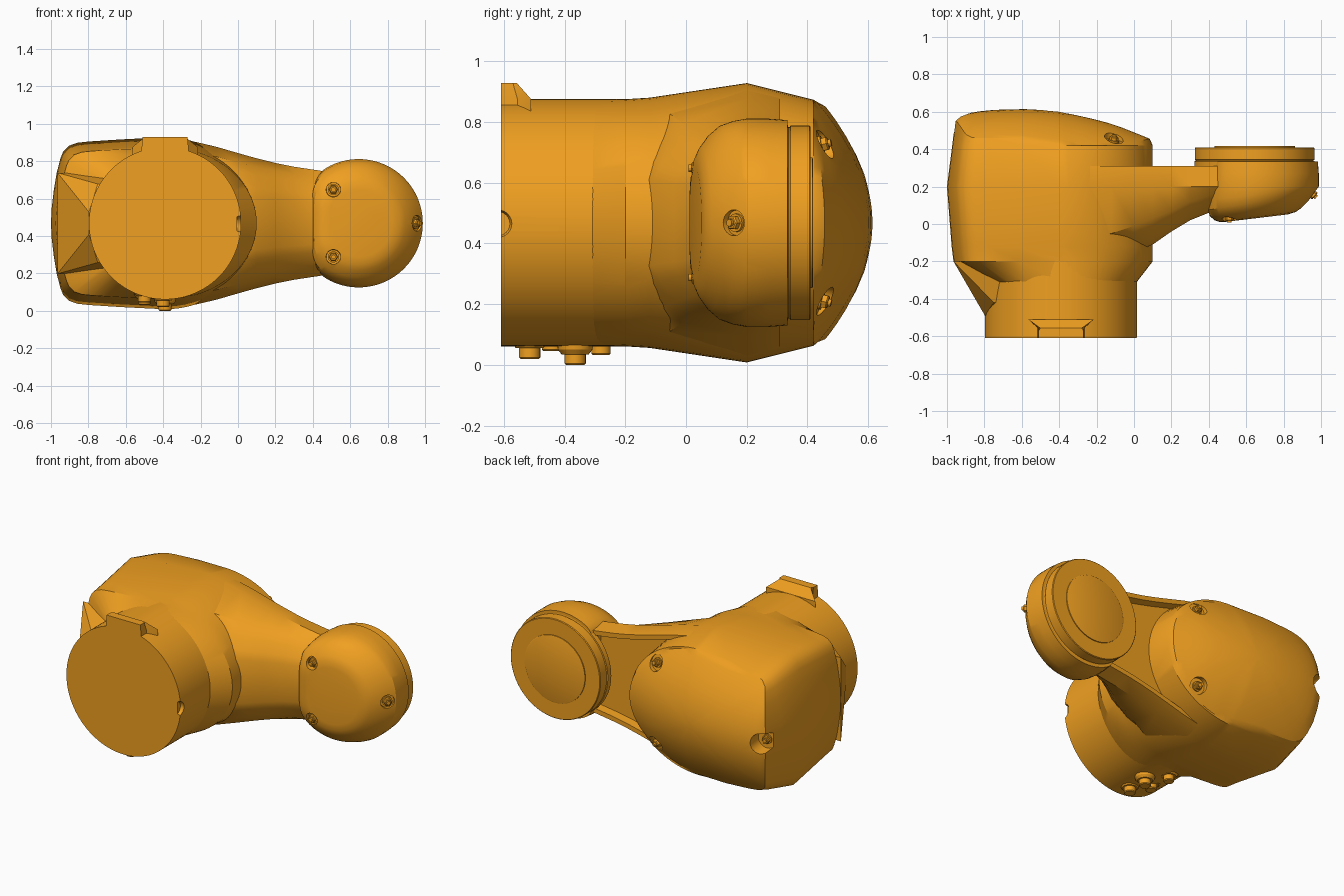
import bpy, bmesh, math
from mathutils import Vector

if "Cube" in bpy.data.objects:
    bpy.data.objects.remove(bpy.data.objects["Cube"])

ZC = 0.468                      # height of the symmetry plane
ORANGE = bpy.data.materials.new("orange_paint")
ORANGE.diffuse_color = (0.87, 0.35, 0.015, 1)
ORANGE.use_nodes = True
ORANGE.node_tree.nodes["Principled BSDF"].inputs["Base Color"].default_value = ORANGE.diffuse_color
parts = []


def finish(name, bm):
    bmesh.ops.recalc_face_normals(bm, faces=bm.faces)
    me = bpy.data.meshes.new(name)
    bm.to_mesh(me)
    bm.free()
    me.materials.append(ORANGE)
    ob = bpy.data.objects.new(name, me)
    bpy.context.collection.objects.link(ob)
    parts.append(ob)
    return ob


def loft(name, rings):
    """Skin a list of equal-length closed rings and cap both ends."""
    bm = bmesh.new()
    vs = [[bm.verts.new(p) for p in r] for r in rings]
    n = len(rings[0])
    for a, b in zip(vs, vs[1:]):
        for i in range(n):
            bm.faces.new((a[i], a[(i + 1) % n], b[(i + 1) % n], b[i]))
    bm.faces.new(vs[0])
    bm.faces.new(vs[-1])
    return finish(name, bm)


def lathe(name, profile, origin, axis, n=64):
    """Stack of (radius, height) circles along an axis."""
    q = Vector(axis).to_track_quat('Z', 'Y')
    o = Vector(origin)
    return loft(name, [[o + q @ Vector((r * math.cos(2 * math.pi * i / n),
                                        r * math.sin(2 * math.pi * i / n), h))
                        for i in range(n)] for r, h in profile])


def cut(ob, cutter):
    m = ob.modifiers.new("cut", 'BOOLEAN')
    m.operation, m.solver, m.object = 'DIFFERENCE', 'EXACT', cutter
    bpy.context.view_layer.objects.active = ob
    bpy.ops.object.modifier_apply(modifier=m.name)
    parts.remove(cutter)
    bpy.data.objects.remove(cutter)


def screw(name, loc, axis, ob, r=0.05):
    """Round pocket in ob, washer, hex head and stud."""
    cut(ob, lathe("cutter", [(r, 0), (r * 1.25, 0.2)], loc, axis, 24))
    lathe(name + "_washer", [(0.03, -0.03), (0.03, 0.01)], loc, axis, 24)
    lathe(name + "_head", [(0.024, 0), (0.024, 0.026), (0.019, 0.03)], loc, axis, 6)
    lathe(name + "_stud", [(0.012, 0), (0.012, 0.04)], loc, axis, 12)


def lerp_table(t, x):
    for (x0, y0), (x1, y1) in zip(t, t[1:]):
        if x <= x1:
            return y0 + (y1 - y0) * (x - x0) / (x1 - x0)
    return t[-1][1]


# Housing: D-shaped sections, rounded right, boxy left
CX = -0.39
LEFT = [(-.62, .975), (-.80, .95), (-.86, .935), (-.905, .90), (-.935, .83), (-.95, .75),
        (-.97, .58), (-.985, .38), (-.996, .18)]


def d_section(a, b, left):
    k = (left + CX) / 0.61
    half = [(CX + a * math.sin(t * math.pi / 40), b * math.cos(t * math.pi / 40)) for t in range(20, -1, -1)]
    half += [(CX + (x - CX) * k, h * b) for x, h in LEFT]
    tip = [(-left, 0)]
    return half + tip + [(x, -z) for x, z in reversed(half[1:])]


def ring(sec, y):
    return [(x, y, ZC + z) for x, z in sec]


base = d_section(.49, .405, .972)
circle = []
for x, z in d_section(.49, .46, 1.0):
    v = Vector((x - CX, z)).normalized() * 0.405
    circle.append((CX + v.x, v.y))
rings = [ring(circle, -.31), ring(d_section(.49, .407, .965), -.2), ring(d_section(.49, .412, .975), -.12),
         ring(d_section(.49, .46, 1.0), .2), ring(base, .42)]
# Domed rear cover
CROWN = [(-1, .5), (-.96, .55), (-.92, .585), (-.85, .6), (-.75, .61), (-.6, .615), (-.5, .61), (-.4, .6),
         (-.25, .57), (-.1, .53), (.1, .45)]
for s in (.97, .92, .84, .72, .58, .42, .25, .08):
    r = []
    for x, z in base:
        x, z = -.45 + (x + .45) * s, z * s
        r.append((x, lerp_table(CROWN, x) - .17 * (z / .4) ** 2, ZC + z))
    rings.append(r)
housing = loft("housing", rings)
for s in (1, -1):
    screw("rear_cover_screw", (-.11, .44, ZC + s * .255), (.15, 1, s * .25), housing)
screw("rear_cover_screw", (-.925, .49, ZC), (-.15, 1, 0), housing, .06)

# Motor barrel with side notch
barrel = lathe("barrel", [(.407, 0), (.407, .5)], (CX, -.61, ZC), (0, 1, 0), 96)
cut(barrel, lathe("cutter", [(.04, 0), (.055, .05)], (-.005, -.62, ZC - .003), (1, 0, 0), 24))

# Left gusset between housing and barrel
bm = bmesh.new()
for s in (1, -1):
    for x, y, z in ((-.965, -.2, .27), (-.797, -.49, .06), (-.75, -.42, .21), (-.5, -.2, .27), (-.5, -.42, .21)):
        bm.verts.new((x, y, ZC + s * z))
bmesh.ops.convex_hull(bm, input=bm.verts)
finish("gusset", bm)


# Locating key on top of the barrel
def key_ring(z, w0, w1, ya, yb):
    return [(CX + x, y, z) for x, y in ((-w0, -.61), (-w0, ya), (-w1, yb), (w1, yb), (w0, ya), (w0, -.61))]


loft("locating_key", [key_ring(.80, .125, .175, -.555, -.51), key_ring(.875, .125, .175, -.555, -.51),
                      key_ring(.928, .12, .11, -.57, -.557)])

# Cable connectors and pads under the barrel
for x, y, z, r in ((-.39, -.365, 0, .035), (-.40, -.515, .02, .035), (-.50, -.28, .032, .032), (-.50, -.44, .045, .035)):
    lathe("connector_pad", [(r + .03, -.08), (r + .022, -.015), (r + .01, 0)], (x, y, z + .035), (0, 0, -1), 24)
    lathe("connector", [(r, -.08), (r, -.005), (r - .005, 0)], (x, y, z), (0, 0, -1), 24)

# Arm: tapered web with a recessed back between two ribs
arm = []
for x, h, ye, yf in ((-.25, .44, -.08, -.13), (-.12, .41, -.05, -.15), (0, .375, -.01, -.15), (.1, .347, .03, -.11),
                     (.2, .322, .07, -.04), (.3, .302, .12, .02), (.4, .287, .15, .06), (.5, .272, .17, .08)):
    t = .94 * h
    half = [(.255, t - .035), (.31, t - .03), (.31, t), (.2, h), (ye, .87 * h), (ye * .6 + yf * .4, .74 * h),
            (ye * .2 + yf * .8, .55 * h), (yf, .4 * h)]
    arm.append([(x, y, ZC + z) for y, z in half] + [(x, y, ZC - z) for y, z in reversed(half)])
loft("arm", arm)

# Wrist cover: round with a flat left side and slanted front
WX = 0.645
cover = []
for R, flat, y0, slope in ((.338, .21, .335, 0), (.343, .215, .27, 0), (.343, .225, .2, 0), (.335, .24, .155, .1),
                           (.32, .25, .115, .16), (.29, .24, .08, .16), (.25, .215, .05, .14), (.22, .19, .036, .13),
                           (.18, .155, .03, .12)):
    r = []
    for i in range(96):
        a = 2 * math.pi * i / 96
        c, s = math.cos(a), math.sin(a)
        d = R if c >= 0 else ((1 / R) ** 16 + (-c / flat) ** 16) ** (-1 / 16)
        r.append((WX + d * c, y0 + slope * d * c, ZC + d * s))
    cover.append(r)
wrist = loft("wrist_cover", cover)
for s in (1, -1):
    screw("wrist_screw", (.51, .048, ZC + s * .18), (0, -1, 0), wrist, .038)
screw("wrist_screw", (.945, .168, ZC), (.75, -.66, 0), wrist, .042)

# Wrist flange and raised output disc
lathe("wrist_flange", [(.322, 0), (.322, .035), (.315, .037), (.315, .042), (.32, .044), (.32, .106), (.316, .11)],
      (WX, .3, ZC), (0, 1, 0), 96)
lathe("output_disc", [(.215, 0), (.215, .016), (.21, .018)], (WX, .4, ZC), (0, 1, 0), 72)

# Smooth shading with sharp creases
bpy.ops.object.select_all(action='DESELECT')
for ob in parts:
    ob.select_set(True)
bpy.context.view_layer.objects.active = parts[0]
bpy.ops.object.shade_smooth_by_angle(angle=math.radians(28))
